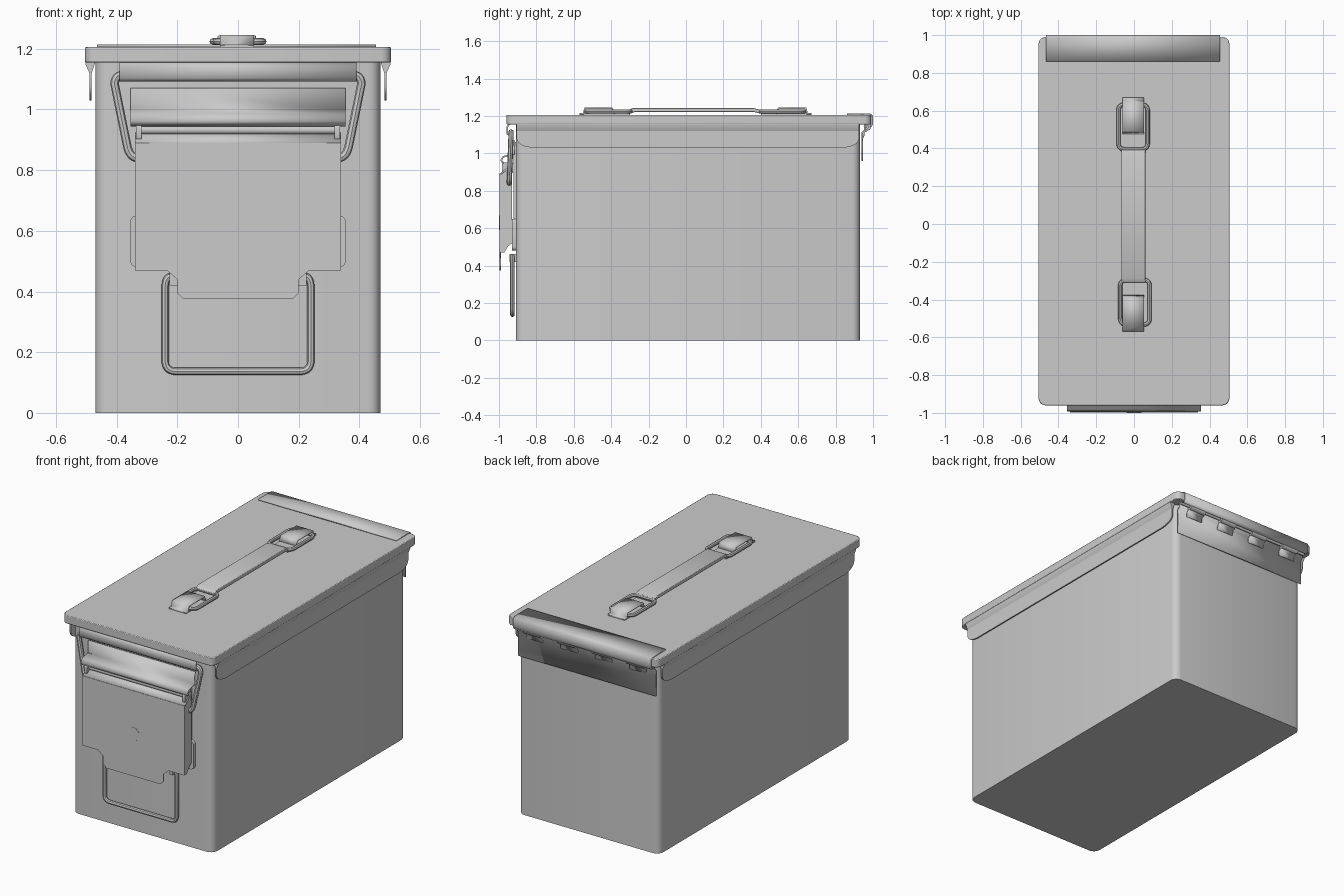
import bpy, bmesh, math
from mathutils import Vector

if "Cube" in bpy.data.objects:
    bpy.data.objects.remove(bpy.data.objects["Cube"])

grey = bpy.data.materials.new("painted_grey")
grey.diffuse_color = (0.6, 0.6, 0.6, 1)
grey.use_nodes = True
grey.node_tree.nodes["Principled BSDF"].inputs["Base Color"].default_value = grey.diffuse_color


def finish(name, bm):
    bmesh.ops.recalc_face_normals(bm, faces=bm.faces)
    me = bpy.data.meshes.new(name)
    bm.to_mesh(me)
    bm.free()
    me.materials.append(grey)
    ob = bpy.data.objects.new(name, me)
    bpy.context.collection.objects.link(ob)
    return ob


def fillet(pts, r, closed=True, n=5):
    """Replace the corners of a 2D or 3D path with small curves."""
    pts = [Vector(p) for p in pts]
    out = []
    for i, p in enumerate(pts):
        if not closed and i in (0, len(pts) - 1):
            out.append(p)
            continue
        a, b = pts[i - 1] - p, pts[(i + 1) % len(pts)] - p
        a = p + a.normalized() * min(r, a.length * .49)
        b = p + b.normalized() * min(r, b.length * .49)
        for k in range(n + 1):
            t = k / n
            out.append(a * (1 - t) ** 2 + p * 1.6 * t * (1 - t) + (a + b) * .2 * t * (1 - t) + b * t * t)
    return out


def place(p, axis, d):
    a, b = p
    return {'x': (d, a, b), 'y': (a, d, b), 'z': (a, b, d)}[axis]


def prism(name, pts, axis, lo, hi, bevel=0):
    bm = bmesh.new()
    f = bm.faces.new([bm.verts.new(place(p, axis, lo)) for p in pts])
    ext = bmesh.ops.extrude_face_region(bm, geom=[f])
    move = Vector(place((0, 0), axis, hi - lo))
    bmesh.ops.translate(bm, vec=move, verts=[v for v in ext['geom'] if isinstance(v, bmesh.types.BMVert)])
    ob = finish(name, bm)
    if bevel:
        m = ob.modifiers.new("bevel", 'BEVEL')
        m.width, m.segments, m.limit_method = bevel, 2, 'ANGLE'
        m.angle_limit = math.radians(50)
    return ob


def rect(a0, b0, a1, b1, r=0):
    pts = [(a0, b0), (a1, b0), (a1, b1), (a0, b1)]
    return fillet(pts, r) if r else pts


def box(name, x0, x1, y0, y1, z0, z1):
    return prism(name, rect(x0, y0, x1, y1), 'z', z0, z1)


def sheet(name, pts, x0, x1, t=.008):
    """Bent sheet metal: a (y, z) profile swept along x."""
    bm = bmesh.new()
    rows = [[bm.verts.new((x, *p)) for p in pts] for x in (x0, x1)]
    for i in range(len(pts) - 1):
        bm.faces.new((rows[0][i], rows[0][i + 1], rows[1][i + 1], rows[1][i]))
    ob = finish(name, bm)
    m = ob.modifiers.new("thickness", 'SOLIDIFY')
    m.thickness, m.offset, m.use_even_offset = t, 0, True
    return ob


def wire(name, pts, r, corner, closed=False):
    path = fillet(pts, corner, closed)
    cu = bpy.data.curves.new(name, 'CURVE')
    cu.dimensions, cu.bevel_depth, cu.bevel_resolution = '3D', r, 2
    cu.use_fill_caps = True
    sp = cu.splines.new('POLY')
    sp.points.add(len(path) - 1)
    for q, p in zip(sp.points, path):
        q.co = (*p, 1)
    sp.use_cyclic_u = closed
    cu.materials.append(grey)
    ob = bpy.data.objects.new(name, cu)
    bpy.context.collection.objects.link(ob)
    bpy.ops.object.select_all(action='DESELECT')
    ob.select_set(True)
    bpy.context.view_layer.objects.active = ob
    bpy.ops.object.convert(target='MESH')
    return ob


def rod(name, y, z, x0, x1, r, n=14):
    c = [(y + r * math.cos(math.tau * k / n), z + r * math.sin(math.tau * k / n)) for k in range(n)]
    return prism(name, c, 'x', x0, x1)


# Body and lid
prism("body", rect(-.47, -.91, .47, .93, .042), 'z', 0, 1.16)
prism("lid", rect(-.505, -.96, .505, .99, .035), 'z', 1.155, 1.205, .004)

# Side collars: flared top and a skirt with rounded lower corners
for s, side in ((-1, "left"), (1, "right")):
    skirt = [(-.905, 1.125), (-.905, 1.03), (.925, 1.03), (.925, 1.125)]
    skirt = [skirt[0]] + fillet(skirt, .09, False)[1:-1] + [skirt[3]]
    prism(side + "_collar_skirt", skirt, 'x', s * .482, s * .49)
    flare = [(s * .482, 1.12), (s * .49, 1.12), (s * .503, 1.15), (s * .503, 1.157), (s * .47, 1.157)]
    prism(side + "_collar_flare", flare, 'y', -.905, .925)

# Back collar and hinge
sheet("back_collar", [(.942, .96), (.942, 1.11), (.955, 1.125), (.955, 1.157)], -.46, .46)
sheet("hinge_top_plate", [(.86, 1.21), (.983, 1.21), (.996, 1.2), (.996, 1.155), (.985, 1.14)], -.465, .455)
rod("hinge_pin", .97, 1.142, -.46, .46, .008)
for i, x in enumerate((-.345, -.115, .115, .345)):
    rod(f"hinge_knuckle_{i}", .97, 1.142, x - .055, x + .055, .02)
    sheet(f"hinge_leaf_{i}", [(.948, 1.085), (.952, 1.115), (.97, 1.124)], x - .055, x + .055)

# Front lip of the lid, wrapped over the bail wire
sheet("front_lip", [(-.945, 1.157), (-.956, 1.14), (-.956, 1.105), (-.945, 1.096), (-.925, 1.1)], -.39, .39)
half = [(.31, -.945, .84), (.357, -.945, .84), (.413, -.935, 1.115)]
wire("latch_bail", half + [(-x, y, z) for x, y, z in reversed(half)], .014, .035)

# Latch mounting plates
sheet("latch_upper_plate", [(-.918, 1.07), (-.922, .995), (-.978, .982), (-.988, .962), (-.975, .947)], -.355, .355)
prism("latch_base_plate", rect(-.355, .48, .355, .65, .02), 'y', -.93, -.905)
box("latch_backing", -.33, .33, -.922, -.905, .5, 1.06)
rod("latch_rod", -.955, .932, -.325, .325, .014)

# Latch cover: front plate with pull tab, sloped top and side flanges
edge = [(.34, .89), (.34, .47), (.235, .47), (.2, .44), (.2, .395), (.18, .375)]
prism("latch_cover", edge + [(-x, z) for x, z in reversed(edge)], 'y', -.998, -.99)
sheet("latch_top_bend", [(-.994, .888), (-.958, .916), (-.93, .92)], -.34, .34)
for s, side in ((-1, "left"), (1, "right")):
    prism(side + "_latch_flange", [(-.995, .47), (-.972, .47), (-.95, .505), (-.93, .52), (-.93, .9),
          (-.957, .915), (-.995, .885)], 'x', s * .332, s * .34)
    prism(side + "_rod_bracket", rect(-.985, .895, -.92, .952, .015), 'x', s * .318, s * .336)
    box(side + "_handle_mount", s * .2, s * .226, -.945, -.905, .42, .462)
octagon = [(.042 * math.cos(math.pi / 8 * (2 * k + 1)), .63 + .042 * math.sin(math.pi / 8 * (2 * k + 1)))
           for k in range(8)]
prism("latch_rivet", octagon, 'y', -1.0, -.99)

# Front carrying wire
half = [(.2, -.928, .45), (.24, -.928, .45), (.24, -.928, .137)]
wire("front_handle", half + [(-x, y, z) for x, y, z in reversed(half)], .012, .03)

# Top handle: strap, two rings and two clips
prism("top_handle_strap", [(-.305, 1.214), (-.31, 1.23), (-.285, 1.243), (.36, 1.243), (.405, 1.23),
      (.4, 1.214), (.36, 1.222), (-.27, 1.222)], 'x', -.067, .06, .003)
for s, c, shift, name in ((-1, 0, .005, "front"), (1, .1, -.005, "rear")):
    def Y(d):
        return s * d + c
    wire(name + "_handle_ring", [(x + shift, Y(d), 1.224) for x, d in
         ((-.078, .295), (.078, .295), (.078, .533), (-.078, .533))], .011, .03, True)
    sheet(name + "_handle_clip", [(Y(d), z) for d, z in ((.57, 1.211), (.548, 1.213), (.54, 1.241),
          (.395, 1.241), (.38, 1.213))], -.06, .052)
    y0, y1 = sorted((Y(.3), Y(.57)))
    box(name + "_clip_base", -.06, .052, y0, y1, 1.2, 1.212)

# Smooth the curved faces, keep the folds sharp
bpy.ops.object.select_all(action='SELECT')
bpy.context.view_layer.objects.active = bpy.data.objects["body"]
bpy.ops.object.shade_smooth_by_angle(angle=math.radians(30))
